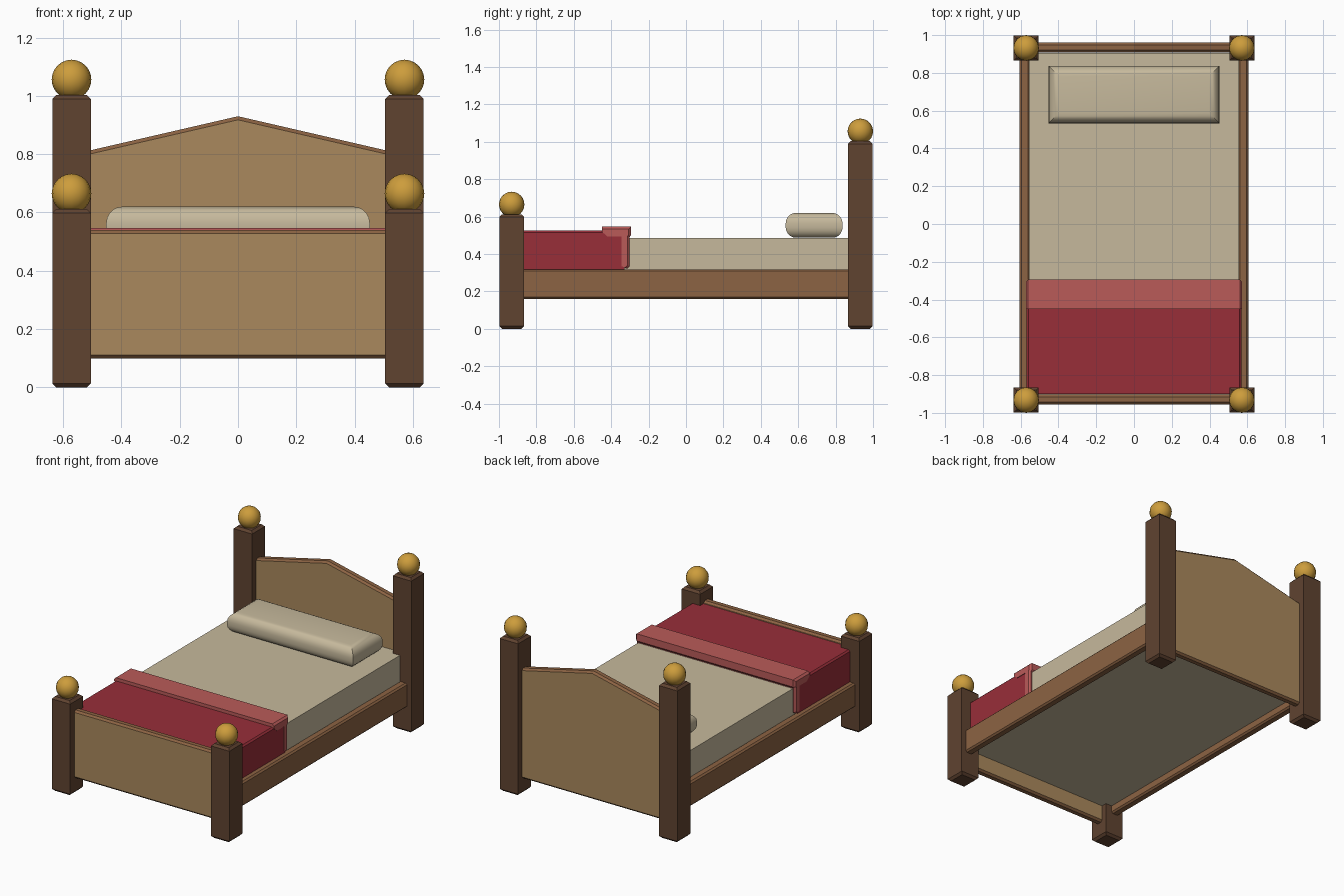
import bpy, bmesh, math

if "Cube" in bpy.data.objects:
    bpy.data.objects.remove(bpy.data.objects["Cube"])


def material(name, r, g, b):
    lin = [(c / 255 / 12.92) if c < 10 else ((c / 255 + 0.055) / 1.055) ** 2.4 for c in (r, g, b)]
    m = bpy.data.materials.new(name)
    m.diffuse_color = (*lin, 1)
    m.use_nodes = True
    m.node_tree.nodes["Principled BSDF"].inputs["Base Color"].default_value = m.diffuse_color
    return m


DARK = material("dark_wood", 96, 67, 48)
RAIL = material("rail_wood", 140, 99, 67)
PANEL = material("panel_wood", 170, 137, 93)
GOLD = material("gold", 205, 157, 60)
LINEN = material("linen", 198, 185, 156)
RED = material("red_blanket", 152, 46, 57)
FOLD = material("folded_red", 186, 91, 89)


def finish(bm, name, *mats):
    bmesh.ops.recalc_face_normals(bm, faces=bm.faces[:])
    mesh = bpy.data.meshes.new(name)
    bm.to_mesh(mesh)
    bm.free()
    ob = bpy.data.objects.new(name, mesh)
    bpy.context.collection.objects.link(ob)
    for m in mats:
        mesh.materials.append(m)
    return ob


def bevel(bm, width, rule, segments=1):
    """Bevel the edges whose unit direction and midpoint satisfy the rule."""
    edges = []
    for e in bm.edges:
        a, b = (v.co for v in e.verts)
        if rule((b - a).normalized(), (a + b) / 2):
            edges.append(e)
    bmesh.ops.bevel(bm, geom=edges, offset=width, segments=segments,
                    profile=0.5, affect='EDGES', clamp_overlap=True)


def extrude(points, axis, lo, hi):
    """Prism of a 2D profile along x (points are y,z) or y (points are x,z)."""
    bm = bmesh.new()
    rows = []
    for t in (lo, hi):
        rows.append([bm.verts.new((t, u, w) if axis == 'x' else (u, t, w)) for u, w in points])
    bm.faces.new(rows[0])
    bm.faces.new(rows[1][::-1])
    n = len(points)
    for i in range(n):
        j = (i + 1) % n
        bm.faces.new((rows[0][i], rows[0][j], rows[1][j], rows[1][i]))
    bmesh.ops.recalc_face_normals(bm, faces=bm.faces[:])
    return bm


def box(x0, x1, y0, y1, z0, z1):
    return extrude([(y0, z0), (y1, z0), (y1, z1), (y0, z1)], 'x', x0, x1)


def horizontal(d, mid):
    return abs(d.z) < 0.5


# Corner posts with ball finials
for end, y, height in (("foot", -0.932, 0.612), ("head", 0.932, 1.003)):
    for side, x in (("left", -0.571), ("right", 0.571)):
        bm = box(x - 0.066, x + 0.066, y - 0.066, y + 0.066, 0, height)
        bevel(bm, 0.014, horizontal)
        finish(bm, f"{end}_post_{side}", DARK)
        bm = bmesh.new()
        bmesh.ops.create_uvsphere(bm, u_segments=16, v_segments=12, radius=0.068)
        bmesh.ops.translate(bm, verts=bm.verts, vec=(x, y, height + 0.053))
        finish(bm, f"{end}_finial_{side}", GOLD).data.shade_smooth()

# End boards: tan panels with bevelled brown rims
for name, y, profile in (
        ("headboard", 0.934, [(-0.52, 0.10), (0.52, 0.10), (0.52, 0.81), (0, 0.93), (-0.52, 0.81)]),
        ("footboard", -0.929, [(-0.52, 0.10), (0.52, 0.10), (0.52, 0.54), (-0.52, 0.54)])):
    bm = extrude(profile, 'y', y - 0.026, y + 0.026)
    bevel(bm, 0.012, lambda d, mid: abs(d.y) < 0.5)
    bm.normal_update()
    for f in bm.faces:
        f.material_index = 0 if abs(f.normal.y) > 0.9 else 1
    finish(bm, name, PANEL, RAIL)

# Side rails
for side, s in (("left", -1), ("right", 1)):
    x0, x1 = sorted((s * 0.55, s * 0.605))
    bm = box(x0, x1, -0.9, 0.9, 0.16, 0.318)
    bevel(bm, 0.01, lambda d, mid: abs(d.y) > 0.5)
    finish(bm, f"side_rail_{side}", RAIL)

# Mattress
finish(box(-0.555, 0.555, -0.905, 0.905, 0.21, 0.486), "mattress", LINEN)

# Pillow with rounded upper and lower rims and mitred corners
bm = box(-0.452, 0.452, 0.533, 0.837, 0.487, 0.62)
bevel(bm, 0.055, horizontal, 5)
pillow = finish(bm, "pillow", LINEN)
bpy.context.view_layer.objects.active = pillow
pillow.select_set(True)
bpy.ops.object.shade_smooth_by_angle(angle=math.radians(35))

# Blanket over the foot end
bm = box(-0.569, 0.569, -0.9, -0.33, 0.318, 0.525)
bevel(bm, 0.01, lambda d, mid: abs(d.y) > 0.5 and mid.z > 0.4)
finish(bm, "blanket", RED)

# Turned-back blanket edge, draping down both sides
profile = [(-0.45, 0.546), (-0.295, 0.546), (-0.295, 0.50), (-0.302, 0.49), (-0.302, 0.335),
           (-0.315, 0.322), (-0.345, 0.335), (-0.345, 0.493), (-0.42, 0.493), (-0.45, 0.52)]
bm = extrude(profile, 'x', -0.573, 0.573)
bevel(bm, 0.012, lambda d, mid: abs(mid.x) > 0.5 and (mid.y > -0.31 or mid.z > 0.54))
finish(bm, "blanket_fold", FOLD)
